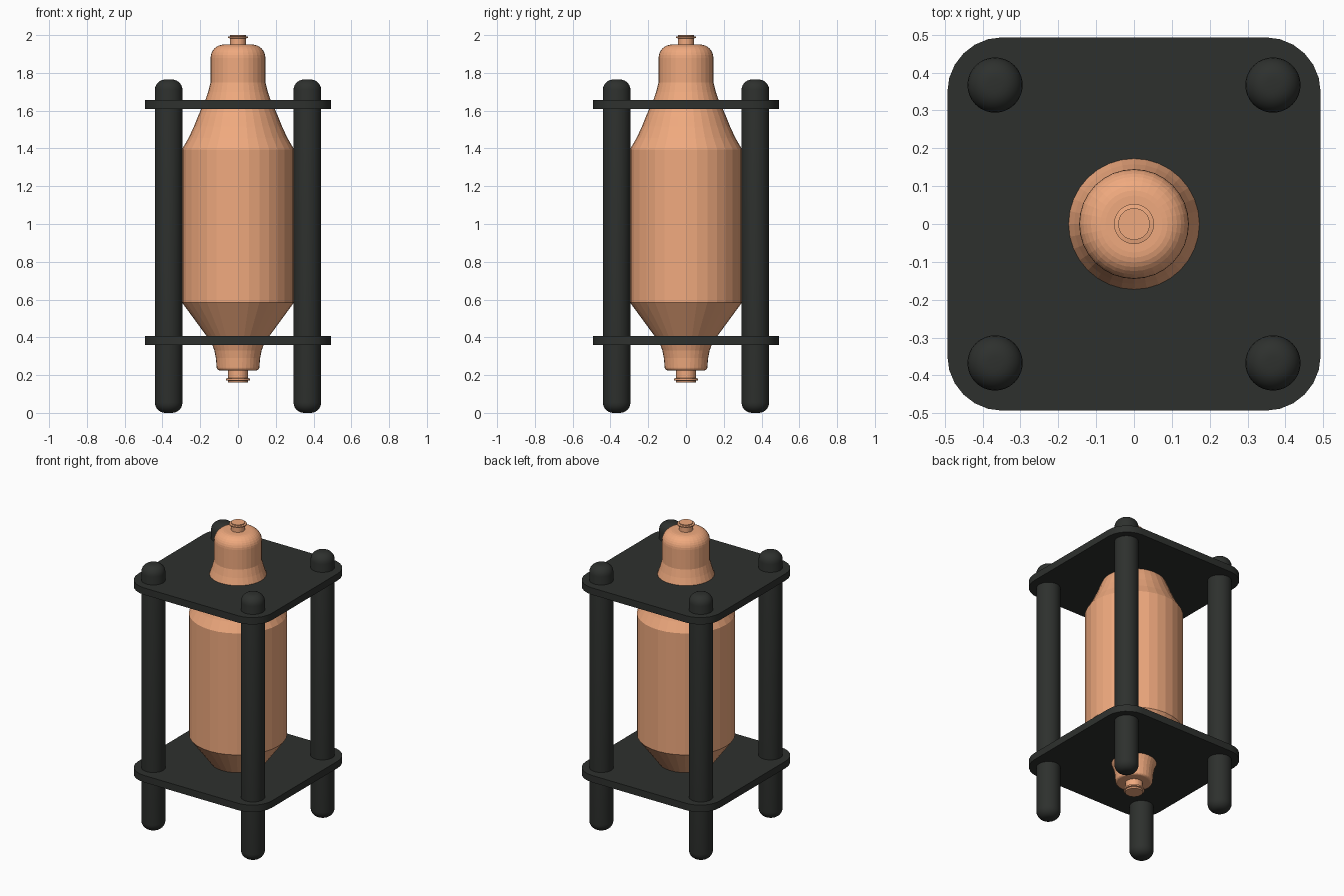
import bpy
import bmesh
from math import cos, sin, pi, radians

cube = bpy.data.objects.get("Cube")
if cube:
    bpy.data.objects.remove(cube, do_unlink=True)


def material(name, rgb, roughness):
    mat = bpy.data.materials.new(name)
    mat.use_nodes = True
    mat.diffuse_color = (*rgb, 1)
    shader = mat.node_tree.nodes["Principled BSDF"]
    shader.inputs["Base Color"].default_value = (*rgb, 1)
    shader.inputs["Roughness"].default_value = roughness
    return mat


def finish(name, bm, mat, smooth_angle=None):
    bmesh.ops.recalc_face_normals(bm, faces=bm.faces)
    mesh = bpy.data.meshes.new(name)
    bm.to_mesh(mesh)
    bm.free()
    mesh.materials.append(mat)
    obj = bpy.data.objects.new(name, mesh)
    bpy.context.collection.objects.link(obj)
    if smooth_angle:
        bpy.ops.object.select_all(action='DESELECT')
        obj.select_set(True)
        bpy.context.view_layer.objects.active = obj
        bpy.ops.object.shade_smooth_by_angle(angle=radians(smooth_angle))
    return obj


def arc(r, z, radius, start, end, steps):
    """Quarter-round points for a profile, angles in degrees."""
    angles = [radians(start + (end - start) * i / steps) for i in range(steps + 1)]
    return [(r + radius * cos(a), z + radius * sin(a)) for a in angles]


def lathe(name, profile, mat, center=(0, 0), sides=32, smooth_angle=None):
    """Revolve (radius, height) points about z and cap both ends."""
    bm = bmesh.new()
    rings = []
    for r, z in profile:
        rings.append([bm.verts.new((center[0] + r * cos(2 * pi * i / sides),
                                    center[1] + r * sin(2 * pi * i / sides), z))
                      for i in range(sides)])
    for low, high in zip(rings, rings[1:]):
        for i in range(sides):
            j = (i + 1) % sides
            bm.faces.new((low[i], low[j], high[j], high[i]))
    bm.faces.new(rings[0])
    bm.faces.new(rings[-1])
    return finish(name, bm, mat, smooth_angle)


def plate(name, bottom, thickness, half, corner, mat):
    """Square slab with rounded vertical corners."""
    bm = bmesh.new()
    bmesh.ops.create_cube(bm, size=1)
    bmesh.ops.scale(bm, vec=(2 * half, 2 * half, thickness), verts=bm.verts)
    bmesh.ops.translate(bm, vec=(0, 0, bottom + thickness / 2), verts=bm.verts)
    upright = [e for e in bm.edges
               if abs(e.verts[0].co.z - e.verts[1].co.z) > thickness / 2]
    bmesh.ops.bevel(bm, geom=upright, offset=corner, segments=6,
                    profile=0.5, affect='EDGES')
    return finish(name, bm, mat, 30)


copper = material("copper", (0.87, 0.40, 0.21), 0.4)
black = material("black", (0.027, 0.03, 0.027), 0.6)

# Vessel: outlet, lower cone, body, shoulder, domed cap, inlet
vessel_profile = (
    [(0.053, 0.16), (0.053, 0.17), (0.063, 0.172), (0.063, 0.182),
     (0.053, 0.184), (0.053, 0.225)]
    + arc(0.097, 0.241, 0.016, -90, 0, 4)
    + [(0.117, 0.29), (0.125, 0.33), (0.14, 0.37), (0.165, 0.405),
       (0.297, 0.585), (0.297, 1.395), (0.262, 1.455), (0.234, 1.515),
       (0.212, 1.57), (0.19, 1.62), (0.173, 1.655), (0.158, 1.70),
       (0.145, 1.75)]
    + arc(0.075, 1.88, 0.07, 0, 90, 8)
    + [(0.042, 1.95), (0.042, 1.983), (0.053, 1.985), (0.053, 1.992),
       (0.042, 1.994), (0.042, 2.0)])
lathe("vessel", vessel_profile, copper)

# Plates that hold the vessel
for name, bottom in (("lower_plate", 0.36), ("upper_plate", 1.61)):
    plate(name, bottom, 0.046, 0.493, 0.145, black)

# Corner posts with rounded ends
post_profile = (arc(0.018, 0.055, 0.055, -90, 0, 6)
                + arc(0.018, 1.71, 0.055, 0, 90, 6))
for side, x in (("left", 1), ("right", -1)):
    for end, y in (("front", -1), ("back", 1)):
        lathe(f"{end}_{side}_post", post_profile, black,
              center=(x * 0.367, y * 0.367), smooth_angle=30)
